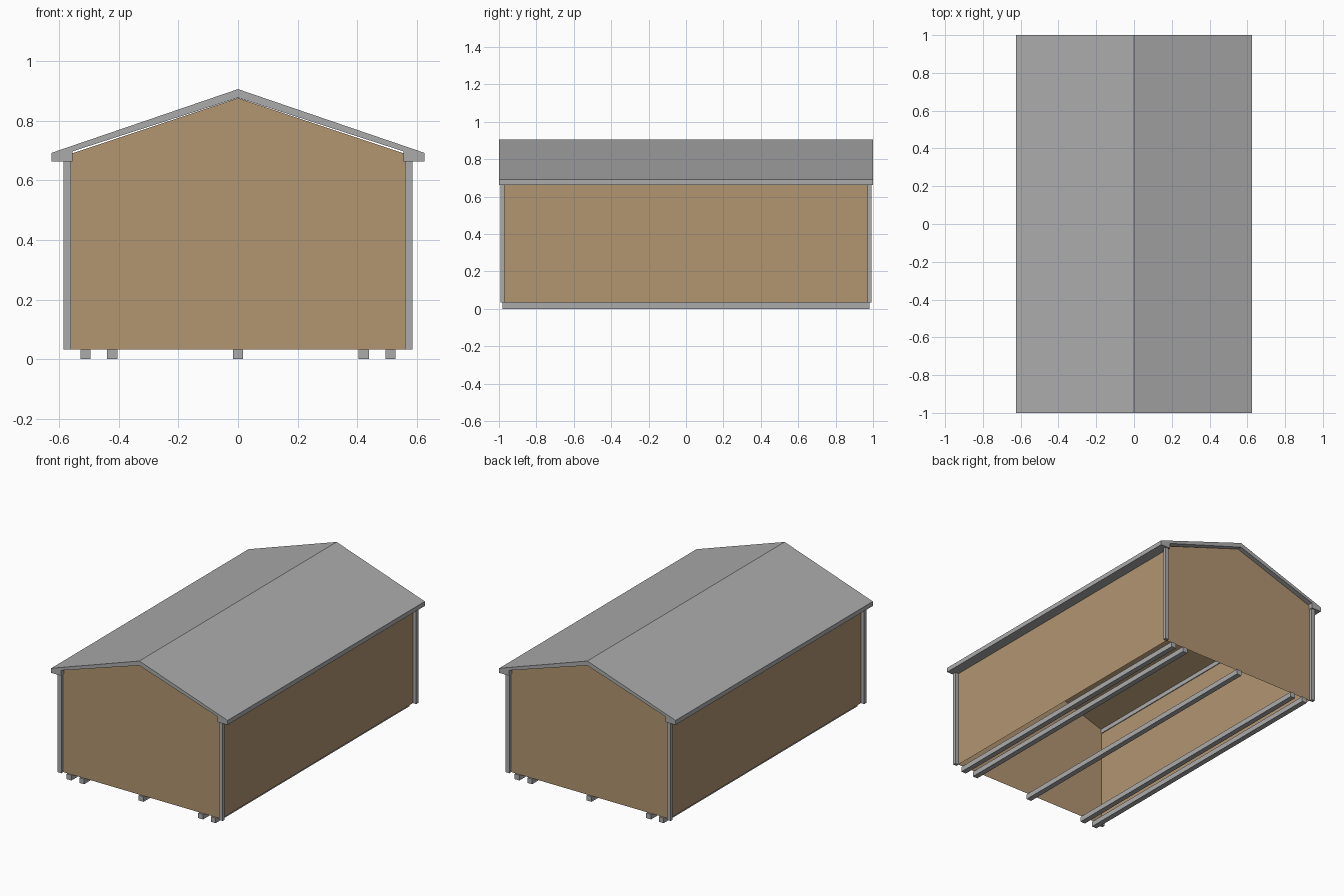
import bpy

if "Cube" in bpy.data.objects:
    bpy.data.objects.remove(bpy.data.objects["Cube"])


def material(name, rgb):
    m = bpy.data.materials.new(name)
    m.diffuse_color = (*rgb, 1)
    m.use_nodes = True
    m.node_tree.nodes["Principled BSDF"].inputs["Base Color"].default_value = m.diffuse_color
    return m


GREY = material("grey_trim", (0.41, 0.41, 0.41))
BROWN = material("brown_siding", (0.445, 0.30, 0.165))


def prism(name, profile, y0, y1, mat, skip=()):
    """Extrude a counter-clockwise (x, z) profile along y, leaving out the sides in skip."""
    n = len(profile)
    verts = [(x, y, z) for y in (y0, y1) for x, z in profile]
    faces = [tuple(range(n)), tuple(reversed(range(n, 2 * n)))]
    for i in range(n):
        if i not in skip:
            j = (i + 1) % n
            faces.append((j, i, n + i, n + j))
    me = bpy.data.meshes.new(name)
    me.from_pydata(verts, [], faces)
    me.materials.append(mat)
    ob = bpy.data.objects.new(name, me)
    bpy.context.collection.objects.link(ob)
    return ob


def box(name, x0, x1, y0, y1, z0, z1, mat):
    return prism(name, [(x0, z0), (x1, z0), (x1, z1), (x0, z1)], y0, y1, mat)


# Gabled wall shell, open underneath
W, D = 0.561, 0.972
prism("walls", [(-W, 0.033), (W, 0.033), (W, 0.689), (0, 0.876), (-W, 0.689)],
      -D, D, BROWN, skip=(0,))

# Roof slab with boxed eaves
half = [(0.556, 0.663), (0.626, 0.663), (0.626, 0.692)]
left = [(-x, z) for x, z in reversed(half)]
prism("roof", [(0, 0.877), (0.556, 0.697)] + half + [(0, 0.906)] + left + [(-0.556, 0.697)],
      -1.0, 1.0, GREY)

# Corner trim posts
for sx, side in ((-1, "left"), (1, "right")):
    for sy, end in ((-1, "front"), (1, "back")):
        x0, x1 = sorted((sx * 0.56, sx * 0.585))
        y0, y1 = sorted((sy * 0.971, sy * 0.992))
        box(f"{end}_{side}_corner_post", x0, x1, y0, y1, 0.033, 0.664, GREY)

# Foundation skids running front to back
for i, x in enumerate((-0.512, -0.422, 0, 0.422, 0.512)):
    box(f"skid_{i + 1}", x - 0.017, x + 0.017, -0.982, 0.982, 0, 0.033, GREY)
